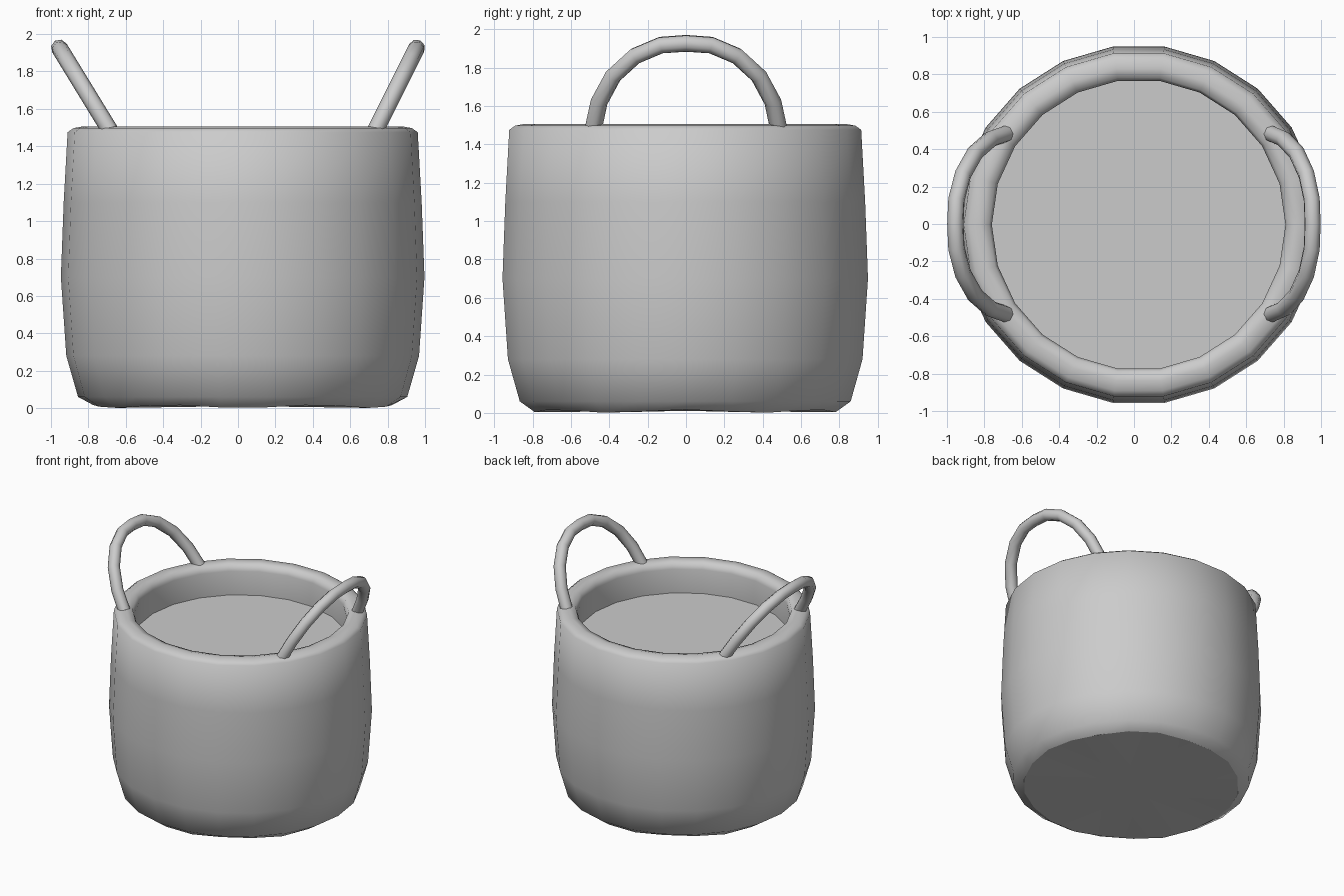
import bpy
import bmesh
import math
from mathutils import Vector

cube = bpy.data.objects.get("Cube")
if cube:
    bpy.data.objects.remove(cube, do_unlink=True)

SEGMENTS = 22
CENTRE_X = 0.025
CENTRE_Y = -0.004
DEPTH = 0.99
FLOOR_Z = 1.255

grey = bpy.data.materials.new("woven_grey")
grey.use_nodes = True
colour = (0.6, 0.6, 0.6, 1)
grey.diffuse_color = colour
grey.node_tree.nodes["Principled BSDF"].inputs["Base Color"].default_value = colour


def finish(bm, name, smooth):
    bmesh.ops.recalc_face_normals(bm, faces=bm.faces)
    for face in bm.faces:
        face.smooth = smooth
    mesh = bpy.data.meshes.new(name)
    bm.to_mesh(mesh)
    bm.free()
    mesh.materials.append(grey)
    obj = bpy.data.objects.new(name, mesh)
    bpy.context.collection.objects.link(obj)
    return obj


def ring(bm, radius, z, ripple=0.0):
    # slightly oval ring, optionally rippled up and down
    verts = []
    for i in range(SEGMENTS):
        a = math.tau * i / SEGMENTS
        verts.append(bm.verts.new((CENTRE_X + radius * math.cos(a),
                                   CENTRE_Y + DEPTH * radius * math.sin(a),
                                   z + ripple * math.cos(6 * a))))
    return verts


def bridge(bm, rings):
    for lower, upper in zip(rings, rings[1:]):
        n = len(lower)
        for i in range(n):
            j = (i + 1) % n
            bm.faces.new((lower[i], lower[j], upper[j], upper[i]))


# basket wall: outside, rolled rim, then down the inside
wall_profile = [(0.80, 0.009), (0.88, 0.06), (0.943, 0.28), (0.972, 0.7),
                (0.957, 1.1), (0.936, 1.475), (0.905, 1.497), (0.85, 1.507),
                (0.80, 1.495), (0.785, 1.45), (0.79, FLOOR_Z)]
bm = bmesh.new()
bridge(bm, [ring(bm, r, z, 0.008 if i == 0 else 0)
            for i, (r, z) in enumerate(wall_profile)])
finish(bm, "basket_wall", True)

# base underneath and raised floor inside
bm = bmesh.new()
edge = ring(bm, 0.80, 0.009, 0.008)
hub = bm.verts.new((CENTRE_X, CENTRE_Y, 0.011))
for i in range(SEGMENTS):
    bm.faces.new((hub, edge[(i + 1) % SEGMENTS], edge[i]))
finish(bm, "basket_base", True)

bm = bmesh.new()
bm.faces.new(ring(bm, 0.79, FLOOR_Z))
floor = finish(bm, "inner_floor", False)
if floor.data.polygons[0].normal.z < 0:
    floor.data.flip_normals()


# leaning arched handles
def handle(name, foot_x, top_x):
    half = [(0.482, 1.485), (0.453, 1.62), (0.38, 1.755),
            (0.265, 1.86), (0.13, 1.917)]
    arch = half + [(0, 1.926)] + [(-y, z) for y, z in reversed(half)]
    low, high = half[0][1], 1.926
    path = [Vector((foot_x + (top_x - foot_x) * (z - low) / (high - low), y, z))
            for y, z in arch]
    lean = Vector((top_x - foot_x, 0, high - low))
    side = lean.cross(Vector((0, 1, 0))).normalized()
    bm = bmesh.new()
    rings = []
    for i, p in enumerate(path):
        along = (path[min(i + 1, len(path) - 1)] - path[max(i - 1, 0)]).normalized()
        out = along.cross(side)
        rings.append([bm.verts.new(p + 0.045 * (math.cos(a) * side + math.sin(a) * out))
                      for a in (math.tau * k / 8 for k in range(8))])
    bridge(bm, rings)
    bm.faces.new(rings[0])
    bm.faces.new(rings[-1])
    obj = finish(bm, name, True)
    bpy.ops.object.select_all(action="DESELECT")
    obj.select_set(True)
    bpy.context.view_layer.objects.active = obj
    bpy.ops.object.shade_smooth_by_angle(angle=math.radians(60))


handle("left_handle", 0.735, 0.955)
handle("right_handle", -0.685, -0.955)
